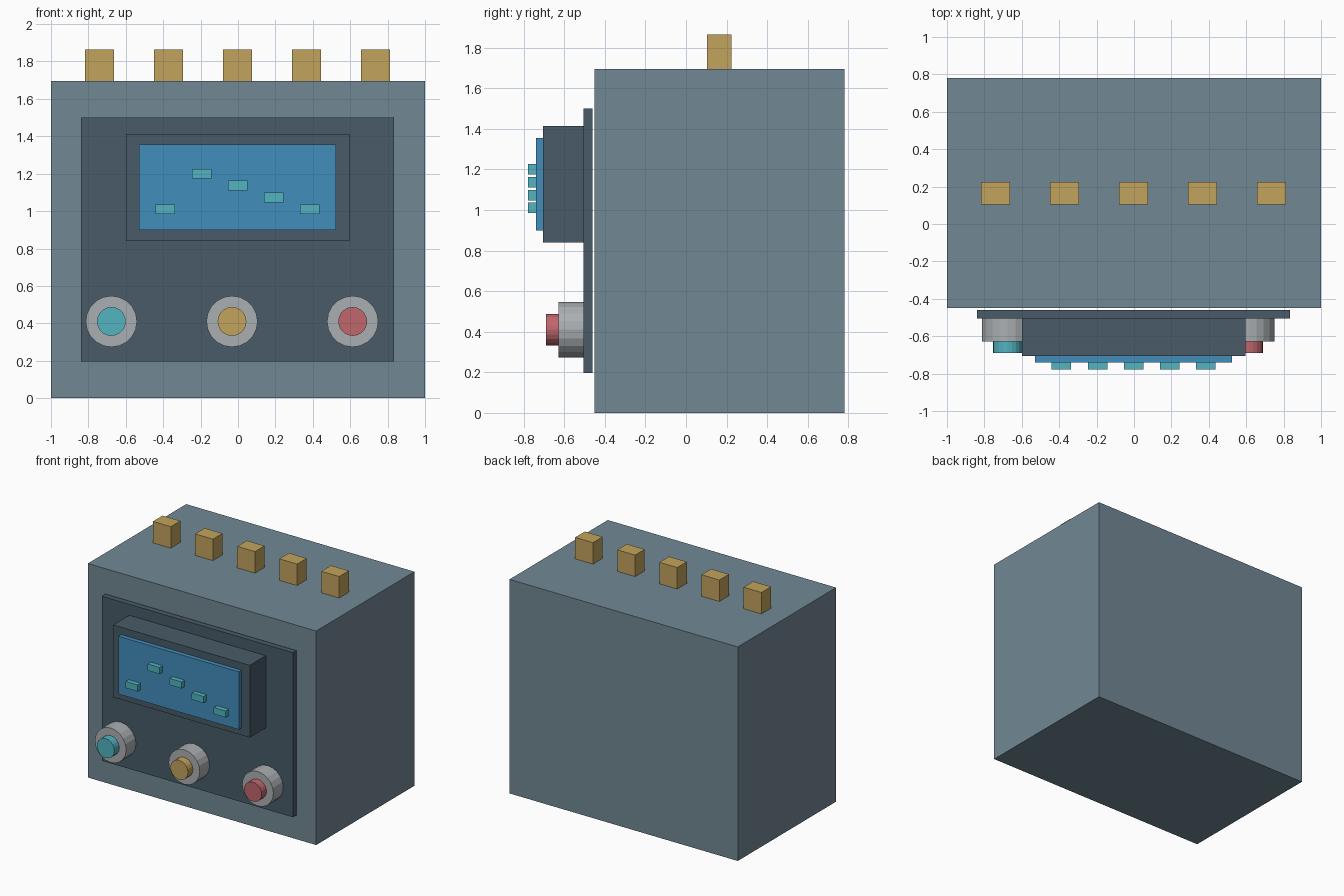
import bpy
from math import radians

if "Cube" in bpy.data.objects:
    bpy.data.objects.remove(bpy.data.objects["Cube"], do_unlink=True)


def material(name, rgb):
    """Make a flat material from an sRGB colour."""
    col = [(c / 12.92 if c <= 0.04045 else ((c + 0.055) / 1.055) ** 2.4)
           for c in (v / 255 for v in rgb)] + [1.0]
    m = bpy.data.materials.new(name)
    m.use_nodes = True
    m.diffuse_color = col
    m.node_tree.nodes["Principled BSDF"].inputs["Base Color"].default_value = col
    return m


body_grey = material("blue grey", (113, 136, 148))
panel_grey = material("dark slate", (72, 91, 103))
screen_blue = material("screen blue", (66, 141, 188))
teal = material("teal", (82, 179, 192))
brass = material("brass", (194, 163, 92))
silver = material("silver", (171, 175, 178))
red = material("soft red", (192, 103, 109))


def box(name, x, y, z, mat):
    """Box from its (low, high) extents on each axis."""
    ext = (x, y, z)
    bpy.ops.mesh.primitive_cube_add(size=1, location=[(a + b) / 2 for a, b in ext])
    ob = bpy.context.object
    ob.name = name
    ob.scale = [b - a for a, b in ext]
    bpy.ops.object.transform_apply(location=False, rotation=False, scale=True)
    ob.data.materials.append(mat)


def disc(name, x, z, radius, front, back, mat):
    """Flat-sided cylinder pointing to the front."""
    bpy.ops.mesh.primitive_cylinder_add(
        vertices=20, radius=radius, depth=back - front,
        location=(x, (front + back) / 2, z), rotation=(radians(90), 0, 0))
    ob = bpy.context.object
    ob.name = name
    ob.data.materials.append(mat)


# Case, front panel and display
box("case", (-1, 1), (-0.45, 0.78), (0, 1.695), body_grey)
box("front_panel", (-0.84, 0.835), (-0.505, -0.46), (0.197, 1.5), panel_grey)
box("display_housing", (-0.6, 0.597), (-0.705, -0.505), (0.84, 1.413), panel_grey)
box("screen", (-0.53, 0.525), (-0.74, -0.705), (0.898, 1.355), screen_blue)

# Raised trace marks on the screen
for i, z in enumerate((1.01, 1.2, 1.137, 1.073, 1.01)):
    x = (i - 2) * 0.193 - 0.002
    box(f"screen_mark_{i + 1}", (x - 0.052, x + 0.052), (-0.778, -0.74),
        (z - 0.026, z + 0.026), teal)

# Knobs with coloured caps
for i, mat in enumerate((teal, brass, red)):
    x = -0.677 + i * 0.645
    disc(f"knob_{i + 1}", x, 0.41, 0.137, -0.628, -0.505, silver)
    disc(f"knob_cap_{i + 1}", x, 0.41, 0.077, -0.69, -0.628, mat)

# Row of terminals on the top
for i in range(5):
    x = (i - 2) * 0.369 - 0.002
    box(f"terminal_{i + 1}", (x - 0.078, x + 0.078), (0.104, 0.224),
        (1.695, 1.865), brass)
